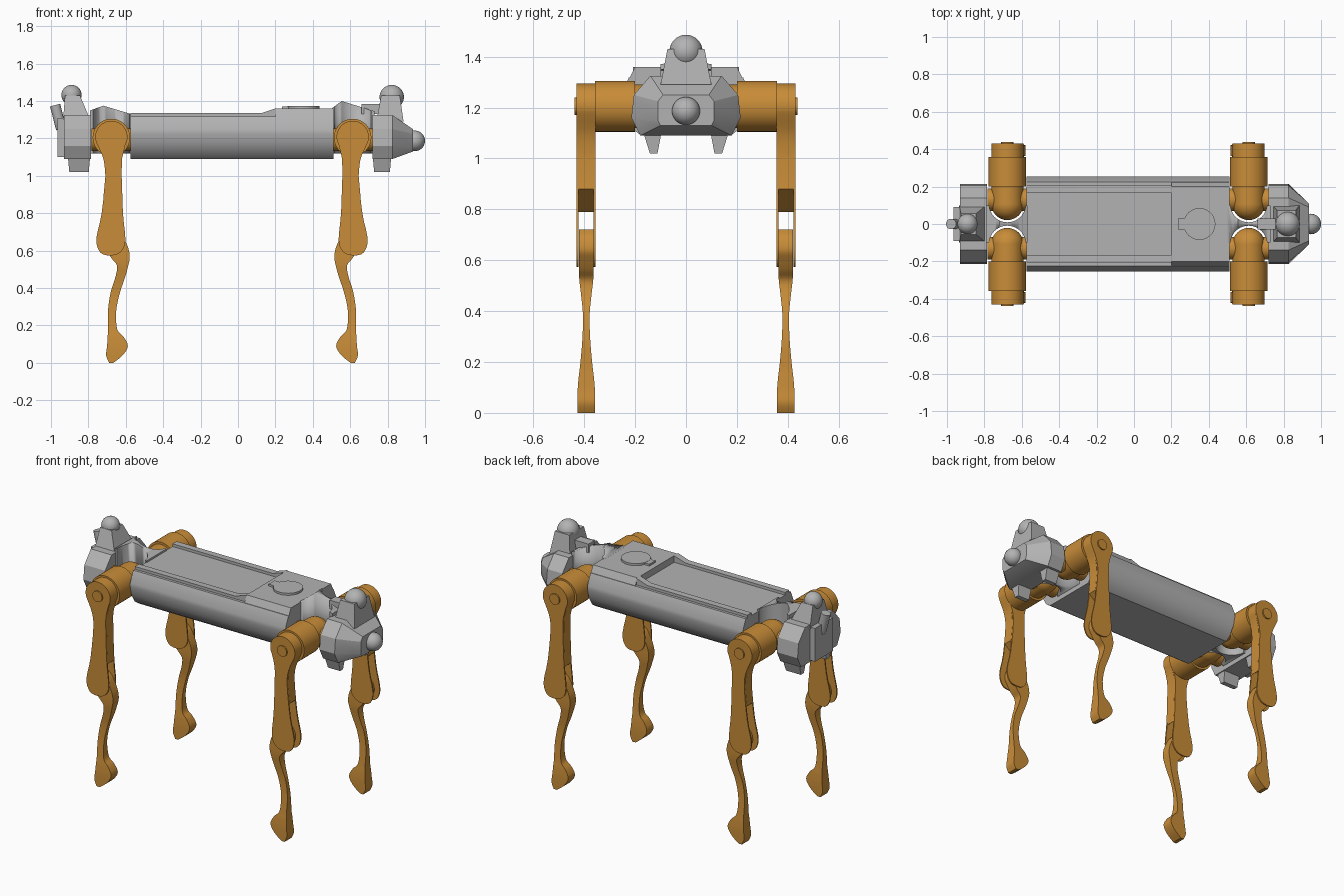
import bpy, bmesh, math
from mathutils import Vector, Matrix

cube = bpy.data.objects.get("Cube")
if cube:
    bpy.data.objects.remove(cube, do_unlink=True)


def material(name, rgb):
    m = bpy.data.materials.new(name)
    m.use_nodes = True
    m.diffuse_color = (*rgb, 1)
    m.node_tree.nodes["Principled BSDF"].inputs["Base Color"].default_value = (*rgb, 1)
    return m


GREY = material("light grey", (0.45, 0.45, 0.45))
ORANGE = material("amber orange", (0.58, 0.265, 0.04))


def finish(name, bm, mat):
    """Turn a bmesh into an object, smooth except at sharp edges."""
    bmesh.ops.recalc_face_normals(bm, faces=bm.faces)
    for f in bm.faces:
        f.smooth = True
    for e in bm.edges:
        e.smooth = e.calc_face_angle(0) < math.radians(28)
    mesh = bpy.data.meshes.new(name)
    bm.to_mesh(mesh)
    bm.free()
    mesh.materials.append(mat)
    ob = bpy.data.objects.new(name, mesh)
    bpy.context.collection.objects.link(ob)
    return ob


def loft(name, rings, mat):
    """Skin a series of equal closed rings and cap both ends."""
    bm = bmesh.new()
    vs = [[bm.verts.new(p) for p in ring] for ring in rings]
    n = len(vs[0])
    for a, b in zip(vs, vs[1:]):
        for i in range(n):
            bm.faces.new((a[i], a[(i + 1) % n], b[(i + 1) % n], b[i]))
    bm.faces.new(vs[0])
    bm.faces.new(vs[-1])
    return finish(name, bm, mat)


def prism(name, pts, axis, lo, hi, mat):
    """Extrude a 2D profile along an axis."""
    def put(u, v, t):
        return {"x": (t, u, v), "y": (u, t, v), "z": (u, v, t)}[axis]
    return loft(name, [[put(u, v, t) for u, v in pts] for t in (lo, hi)], mat)


def box(name, x, y, z, mat):
    return prism(name, [(x[0], y[0]), (x[1], y[0]), (x[1], y[1]), (x[0], y[1])], "z", *z, mat)


def tube(name, p, q, r, mat):
    p, q = Vector(p), Vector(q)
    d = q - p
    bm = bmesh.new()
    bmesh.ops.create_cone(bm, cap_ends=True, segments=40, radius1=r, radius2=r, depth=d.length,
                          matrix=Matrix.Translation((p + q) / 2) @ d.to_track_quat("Z", "Y").to_matrix().to_4x4())
    return finish(name, bm, mat)


def ball(name, c, r, mat):
    bm = bmesh.new()
    bmesh.ops.create_uvsphere(bm, u_segments=32, v_segments=20, radius=r, matrix=Matrix.Translation(c))
    return finish(name, bm, mat)


def spline(pts, steps=4, closed=False):
    """Smooth interpolation through points of any dimension."""
    n = len(pts)
    get = (lambda i: Vector(pts[i % n])) if closed else (lambda i: Vector(pts[min(max(i, 0), n - 1)]))
    out = []
    for i in range(n if closed else n - 1):
        a, b, c, d = (get(i + k) for k in (-1, 0, 1, 2))
        for s in range(steps):
            t = s / steps
            out.append(b + (c - a) * (t / 2) + (a * 2 - b * 5 + c * 4 - d) * (t * t / 2)
                       + (b * 3 - a - c * 3 + d) * (t ** 3 / 2))
    return out if closed else out + [get(n - 1)]


def mirrored(half):
    """Close a right-hand half profile (y, z) by mirroring it."""
    return half + [(-y, z) for y, z in reversed(half)]


# Body shell, raised deck, rails and hatch
low = [(0.175, 1.09), (0.21, 1.115), (0.243, 1.17), (0.255, 1.225), (0.255, 1.25)]
prism("body", mirrored(low + [(0.225, 1.318)]), "x", -0.575, 0.51, GREY)
prism("raised_deck", mirrored(low[-1:] + [(0.2, 1.36)]), "x", 0.2, 0.51, GREY)
for side in (-1, 1):
    rail = [(-0.575, 1.31), (-0.575, 1.335), (0.125, 1.335), (0.2, 1.36), (0.2, 1.31)]
    prism("deck_rail", rail, "y", side * 0.167, side * 0.208, GREY)
tube("hatch_disc", (0.35, 0, 1.355), (0.35, 0, 1.373), 0.085, GREY)
box("hatch_tab", (0.235, 0.29), (-0.03, 0.03), (1.355, 1.372), GREY)

# Head and tail blocks
block = mirrored([(0.18, 1.09), (0.215, 1.16), (0.205, 1.25), (0.14, 1.325)])
face = mirrored([(0.1, 1.13), (0.11, 1.15), (0.11, 1.225), (0.09, 1.25)])
loft("head", [[(x, y, z) for y, z in ring] for x, ring in ((0.72, block), (0.825, block), (0.935, face))], GREY)
prism("tail_block", block, "x", -0.93, -0.785, GREY)
ball("nose_sensor", (0.945, 0, 1.187), 0.055, GREY)
box("tail_plate", (-0.965, -0.92), (-0.09, 0.09), (1.1, 1.31), GREY)
tube("tail_rod", (-0.945, 0, 1.25), (-0.978, 0, 1.378), 0.028, GREY)


def rect(x0, x1, y, z):
    return [(x0, -y, z), (x1, -y, z), (x1, y, z), (x0, y, z)]


# Sensor towers with domes
loft("head_tower", [rect(0.74, 0.885, 0.1, 1.29), rect(0.765, 0.865, 0.073, 1.43)], GREY)
ball("head_dome", (0.822, 0, 1.421), 0.065, GREY)
loft("tail_tower", [rect(-0.935, -0.79, 0.1, 1.3), rect(-0.925, -0.845, 0.055, 1.43)], GREY)
ball("tail_dome", (-0.89, 0, 1.432), 0.054, GREY)
box("neck_plate", (0.66, 0.76), (-0.03, 0.03), (1.33, 1.385), GREY)

# Fins under both ends
for x0, x1 in ((0.72, 0.82), (-0.91, -0.79)):
    for s in (-1, 1):
        loft("under_fin", [
            [(x, s * y, z) for x, y in ((x0 + i, y0), (x1 - i, y0), (x1 - i, y1), (x0 + i, y1))]
            for z, y0, y1, i in ((1.02, 0.112, 0.142, 0.008), (1.11, 0.095, 0.17, 0))], GREY)


def connector(name, profile, hip_x):
    """Web between body and end block, scooped out around the hips."""
    web = prism(name, profile, "y", -0.1, 0.1, GREY)
    for s in (-1, 1):
        cutter = tube("scoop_cutter", (hip_x, s * 0.107, 1), (hip_x, s * 0.107, 1.6), 0.098, GREY)
        cutter.hide_render = True
        cutter.hide_viewport = True
        mod = web.modifiers.new("scoop", "BOOLEAN")
        mod.object = cutter
        mod.solver = "EXACT"


HIPS = ((-0.677, 1), (0.613, -1))
connector("rear_connector", [(-0.79, 1.12), (-0.57, 1.12), (-0.57, 1.33), (-0.72, 1.375), (-0.79, 1.35)], HIPS[0][0])
connector("front_connector", [(0.5, 1.12), (0.73, 1.12), (0.73, 1.345), (0.555, 1.4), (0.5, 1.36)], HIPS[1][0])

# Thigh outline, relative to the hip in x
cap = [(0.086 * math.cos(a), 1.208 + 0.086 * math.sin(a)) for a in (math.radians(-30 + 20 * i) for i in range(13))]
left = [(-0.042, 1.09), (-0.032, 1.0), (-0.052, 0.8), (-0.078, 0.68), (-0.075, 0.62)]
bottom = [(-0.045, 0.58), (0.02, 0.577), (0.06, 0.605)]
right = [(0.075, 0.66), (0.062, 0.8), (0.055, 1.0), (0.056, 1.09)]
thigh = spline(cap + left + bottom + right, 3, True)
core = spline(cap + left[:2], 3) + [Vector((-0.043, 0.88)), Vector((0.062, 0.79))] + [Vector(p) for p in right[2:]]

# Shin stations: height, rear x, front x, half thickness
shin = spline([
    (0.72, -0.005, 0.025, 0.028), (0.69, -0.035, 0.055, 0.028), (0.64, -0.045, 0.08, 0.029),
    (0.60, -0.025, 0.094, 0.029), (0.56, 0.0, 0.098, 0.029), (0.52, 0.03, 0.09, 0.027),
    (0.46, 0.022, 0.074, 0.02), (0.38, -0.003, 0.047, 0.013), (0.28, -0.018, 0.026, 0.016),
    (0.18, -0.018, 0.031, 0.025), (0.14, -0.02, 0.065, 0.03), (0.09, -0.023, 0.088, 0.034),
    (0.04, -0.028, 0.06, 0.035), (0.0, -0.012, 0.01, 0.035)], 4)

for hx, m in HIPS:
    end = "rear" if m > 0 else "front"
    for s in (-1, 1):
        label = f"{end}_{'back' if s > 0 else 'near'}_"
        # Hip joint
        ball(label + "hip_dome", (hx, s * 0.107, 1.205), 0.086, ORANGE)
        tube(label + "hip_neck", (hx, s * 0.107, 1.205), (hx, s * 0.21, 1.205), 0.086, ORANGE)
        tube(label + "hip_pivot", (hx - 0.105, s * 0.13, 1.193), (hx + 0.105, s * 0.13, 1.193), 0.06, ORANGE)
        tube(label + "hip_motor", (hx, s * 0.2, 1.205), (hx, s * 0.358, 1.205), 0.1, ORANGE)
        tube(label + "hip_disc", (hx, s * 0.42, 1.205), (hx, s * 0.439, 1.205), 0.034, ORANGE)
        # Thigh: solid core between two side plates
        for y0, y1 in ((0.356, 0.364), (0.423, 0.431)):
            prism(label + "thigh_plate", [(hx + m * x, z) for x, z in thigh], "y", s * y0, s * y1, ORANGE)
        prism(label + "thigh_core", [(hx + m * x, z) for x, z in core], "y", s * 0.364, s * 0.423, ORANGE)
        # Shin and foot
        yc = s * 0.392
        loft(label + "shin", [[(hx + m * x, yc + h * k, z) for x, k in ((a, -1), (b, -1), (b, 1), (a, 1))]
                              for z, a, b, h in shin], ORANGE)
